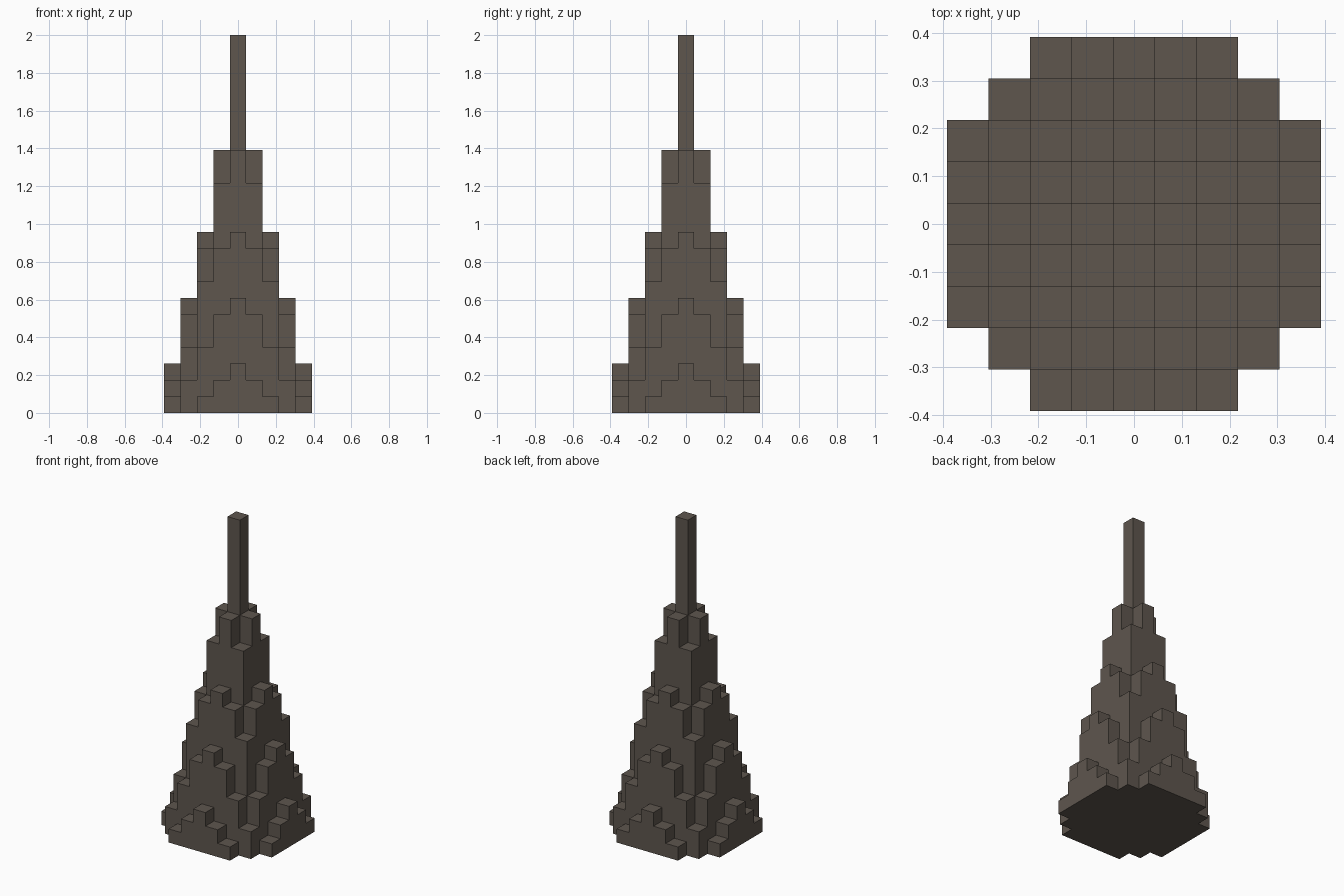
import bpy
import bmesh

cube = bpy.data.objects.get("Cube")
if cube:
    bpy.data.objects.remove(cube, do_unlink=True)

# One dull stone colour
stone = bpy.data.materials.new("dark_stone")
stone.use_nodes = True
colour = (0.112, 0.093, 0.076, 1.0)
stone.diffuse_color = colour
stone.node_tree.nodes["Principled BSDF"].inputs["Base Color"].default_value = colour

# Column heights in blocks for one quadrant, from the centre outwards
QUADRANT = [
    [23, 16, 11, 7, 3],
    [16, 14, 10, 6, 2],
    [11, 10, 8, 4, 1],
    [7, 6, 4, 2, 0],
    [3, 2, 1, 0, 0],
]
REACH = len(QUADRANT) - 1
UNIT = 2 / QUADRANT[0][0]


def height(i, j):
    """Mirror the quadrant to all four sides."""
    i, j = abs(i), abs(j)
    return QUADRANT[i][j] if max(i, j) <= REACH else 0


bm = bmesh.new()


def quad(*corners):
    bm.faces.new([bm.verts.new([c * UNIT for c in p]) for p in corners])


# Stepped spire: one outer shell with tops, exposed walls and underside
for i in range(-REACH, REACH + 1):
    for j in range(-REACH, REACH + 1):
        top = height(i, j)
        if not top:
            continue
        ring = [(i + a / 2, j + b / 2) for a, b in ((-1, -1), (1, -1), (1, 1), (-1, 1))]
        quad(*[(x, y, top) for x, y in ring])
        quad(*[(x, y, 0) for x, y in reversed(ring)])
        for k, (di, dj) in enumerate(((0, -1), (1, 0), (0, 1), (-1, 0))):
            low = height(i + di, j + dj)
            if low < top:
                p, q = ring[k], ring[(k + 1) % 4]
                quad((*p, low), (*q, low), (*q, top), (*p, top))

bmesh.ops.remove_doubles(bm, verts=bm.verts, dist=UNIT / 100)
mesh = bpy.data.meshes.new("stepped_spire")
bm.to_mesh(mesh)
bm.free()
mesh.materials.append(stone)
spire = bpy.data.objects.new("stepped_spire", mesh)
bpy.context.collection.objects.link(spire)
